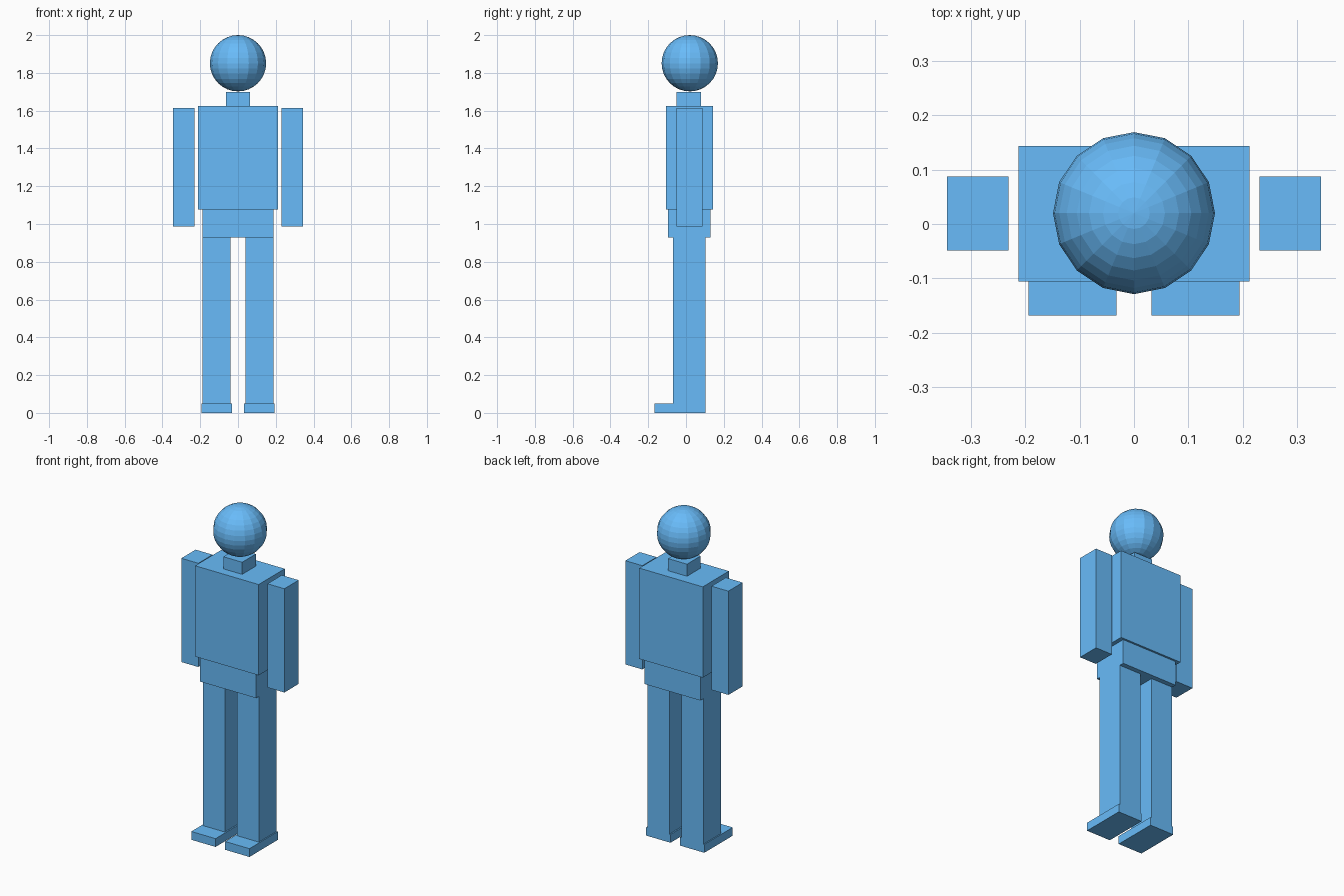
import bpy
import bmesh
from mathutils import Vector

if "Cube" in bpy.data.objects:
    bpy.data.objects.remove(bpy.data.objects["Cube"])

# One blue for the whole figure
blue = bpy.data.materials.new("blue")
blue.diffuse_color = (0.14, 0.5, 0.95, 1)
blue.use_nodes = True
blue.node_tree.nodes["Principled BSDF"].inputs["Base Color"].default_value = blue.diffuse_color


def box(name, x, y, z):
    """Box spanning the given (min, max) ranges."""
    lo, hi = Vector((x[0], y[0], z[0])), Vector((x[1], y[1], z[1]))
    size = hi - lo
    bm = bmesh.new()
    bmesh.ops.create_cube(bm, size=1)
    bmesh.ops.scale(bm, vec=size, verts=bm.verts)
    mesh = bpy.data.meshes.new(name)
    bm.to_mesh(mesh)
    bm.free()
    mesh.materials.append(blue)
    obj = bpy.data.objects.new(name, mesh)
    obj.location = (lo + hi) / 2
    bpy.context.collection.objects.link(obj)
    return obj


def pair(name, x, y, z):
    """Same box on both sides of the body."""
    box("right_" + name, (-x[1], -x[0]), y, z)
    box("left_" + name, x, y, z)


# Head: faceted sphere
bpy.ops.mesh.primitive_uv_sphere_add(segments=16, ring_count=16, radius=0.149,
                                     location=(0, 0.02, 1.851))
head = bpy.context.object
head.name = "head"
head.data.materials.append(blue)

# Neck, torso and hips
box("neck", (-0.063, 0.063), (-0.05, 0.08), (1.625, 1.698))
box("torso", (-0.212, 0.212), (-0.106, 0.143), (1.077, 1.625))
box("hips", (-0.187, 0.187), (-0.094, 0.131), (0.928, 1.077))

# Limbs
pair("arm", (0.231, 0.344), (-0.049, 0.087), (0.987, 1.613))
pair("leg", (0.04, 0.187), (-0.069, 0.102), (0.05, 0.928))
pair("foot", (0.032, 0.194), (-0.168, 0.102), (0, 0.05))
